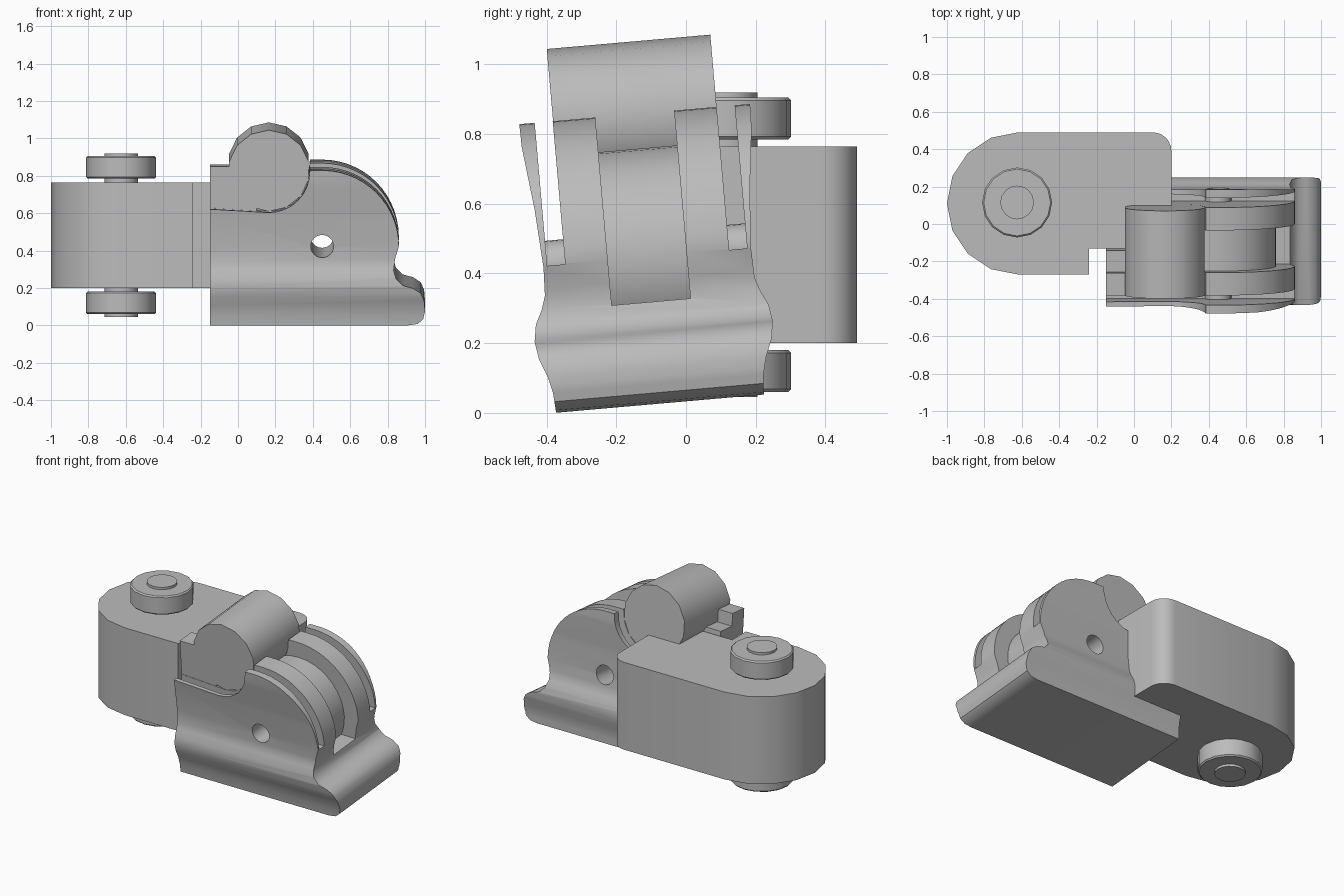
import bpy, bmesh, math
from mathutils import Vector

cube = bpy.data.objects.get("Cube")
if cube:
    bpy.data.objects.remove(cube)

grey = bpy.data.materials.new("mid grey")
grey.use_nodes = True
grey.diffuse_color = (0.5, 0.5, 0.5, 1)
grey.node_tree.nodes["Principled BSDF"].inputs["Base Color"].default_value = (0.5, 0.5, 0.5, 1)

TILT = math.radians(5)   # lean of the jaw assembly
MID = -0.072             # centre plane of the jaw


def arc(cx, cy, r, start, end, n):
    angles = [math.radians(start + (end - start) * i / n) for i in range(n + 1)]
    return [(cx + r * math.cos(a), cy + r * math.sin(a)) for a in angles]


def add_prism(bm, points, axis, lo, hi):
    """Extrude a closed outline along an axis (the outline uses the other two)."""
    def place(p, d):
        c = list(p)
        c.insert(axis, d)
        return Vector(c)
    a = [bm.verts.new(place(p, lo)) for p in points]
    b = [bm.verts.new(place(p, hi)) for p in points]
    bm.faces.new(a)
    bm.faces.new(b)
    for i in range(len(a)):
        j = (i + 1) % len(a)
        bm.faces.new((a[i], a[j], b[j], b[i]))
    bmesh.ops.recalc_face_normals(bm, faces=bm.faces)


def make(name, *prisms):
    bm = bmesh.new()
    for p in prisms:
        add_prism(bm, *p)
    mesh = bpy.data.meshes.new(name)
    bm.to_mesh(mesh)
    bm.free()
    obj = bpy.data.objects.new(name, mesh)
    bpy.context.collection.objects.link(obj)
    mesh.materials.append(grey)
    return obj


def select(obj):
    bpy.ops.object.select_all(action='DESELECT')
    obj.select_set(True)
    bpy.context.view_layer.objects.active = obj


def boolean(obj, cutter, mode='DIFFERENCE'):
    select(obj)
    mod = obj.modifiers.new("cut", 'BOOLEAN')
    mod.operation, mod.object, mod.solver = mode, cutter, 'EXACT'
    bpy.ops.object.modifier_apply(modifier=mod.name)
    bpy.data.objects.remove(cutter)


def smooth(obj, angle=35):
    select(obj)
    bpy.ops.object.shade_smooth_by_angle(angle=math.radians(angle))


def rect(x0, x1, z0, z1):
    return [(x0, z0), (x1, z0), (x1, z1), (x0, z1)]


# Arm block with a rounded end and a notch for the jaw
outline = arc(-0.62, 0.11, 0.38, 90, 270, 8)
outline += [(-0.24, -0.27), (-0.24, -0.13), (0.2, -0.13)]
outline += arc(0.1, 0.39, 0.1, 0, 90, 6)
smooth(make("arm_block", (outline, 2, 0.2, 0.765)))

# Rollers above and below the arm, on one axle
for name, z0, z1 in (("upper_roller", 0.785, 0.905), ("lower_roller", 0.06, 0.18)):
    roller = make(name, (arc(-0.625, 0.115, 0.187, 0, 337.5, 15), 2, z0, z1))
    bevel = roller.modifiers.new("rim", 'BEVEL')
    bevel.width, bevel.segments = 0.008, 1
    bevel.angle_limit = math.radians(50)
    smooth(roller)
smooth(make("roller_axle", (arc(-0.625, 0.115, 0.09, 0, 337.5, 15), 2, 0.045, 0.92)))

# Jaw: side profile crossed with a bulging cross-section
pivot = (0.45, 0.457)
profile = [(-0.15, 0.033), (0.91, 0.033), (0.96, 0.04), (0.99, 0.065), (1.0, 0.11),
           (0.995, 0.17), (0.975, 0.21), (0.935, 0.235), (0.88, 0.25), (0.845, 0.285),
           (0.832, 0.33), (0.84, 0.39)]
profile += arc(*pivot, 0.41, 0, 90, 14) + [(0.386, 0.867)]
profile += arc(0.165, 0.857, 0.218, 0, -90, 8) + [(-0.15, 0.657)]
jaw = make("jaw", (profile, 1, -1, 1))

half = [(0.297, 0.0), (0.303, 0.09), (0.315, 0.14), (0.335, 0.19), (0.343, 0.24),
        (0.335, 0.29), (0.315, 0.33), (0.302, 0.37), (0.299, 0.45), (0.31, 0.62),
        (0.331, 0.8), (0.335, 1.0)]
section = [(MID + h, w) for h, w in half] + [(MID - h, w) for h, w in reversed(half)]
boolean(jaw, make("section", (section, 0, -0.5, 1.5)), 'INTERSECT')

# Gaps behind the side flanges and the slot between the two ribs
for s in (-1, 1):
    lo, hi = sorted((MID + s * 0.236, MID + s * 0.288))
    boolean(jaw, make("gap", (rect(-0.3, 1.2, 0.455, 1.2), 1, lo, hi)))
boolean(jaw, make("slot", (rect(0.2, 1.2, 0.326, 1.2), 1, MID - 0.1135, MID + 0.1135)))

# Hub in the slot and sleeves across the gaps
hub = make("hub_and_sleeves",
           (arc(*pivot, 0.31, 0, 350, 35), 1, MID - 0.1135, MID + 0.1135),
           (arc(*pivot, 0.07, 0, 345, 23), 1, MID - 0.29, MID - 0.234),
           (arc(*pivot, 0.07, 0, 345, 23), 1, MID + 0.234, MID + 0.29))

# Hinge hole through everything
for part in (jaw, hub):
    boolean(part, make("hole", (arc(*pivot, 0.061, 0, 345, 23), 1, -1, 1)))

# Cross barrel on top and the stop tab behind it
barrel = make("cross_barrel", (arc(0.165, 0.857, 0.218, 13, 13 + 360 * 13 / 14, 13),
                               1, MID - 0.235, MID + 0.236))
tab = make("stop_tab", (rect(-0.15, 0.1, 0.5, 0.88), 1, MID - 0.234, MID - 0.115),
           (rect(-0.15, 0.1, 0.5, 0.8), 1, MID - 0.115, MID + 0.0))

for part in (jaw, hub, barrel, tab):
    smooth(part, 32)
    part.rotation_euler.x = TILT
